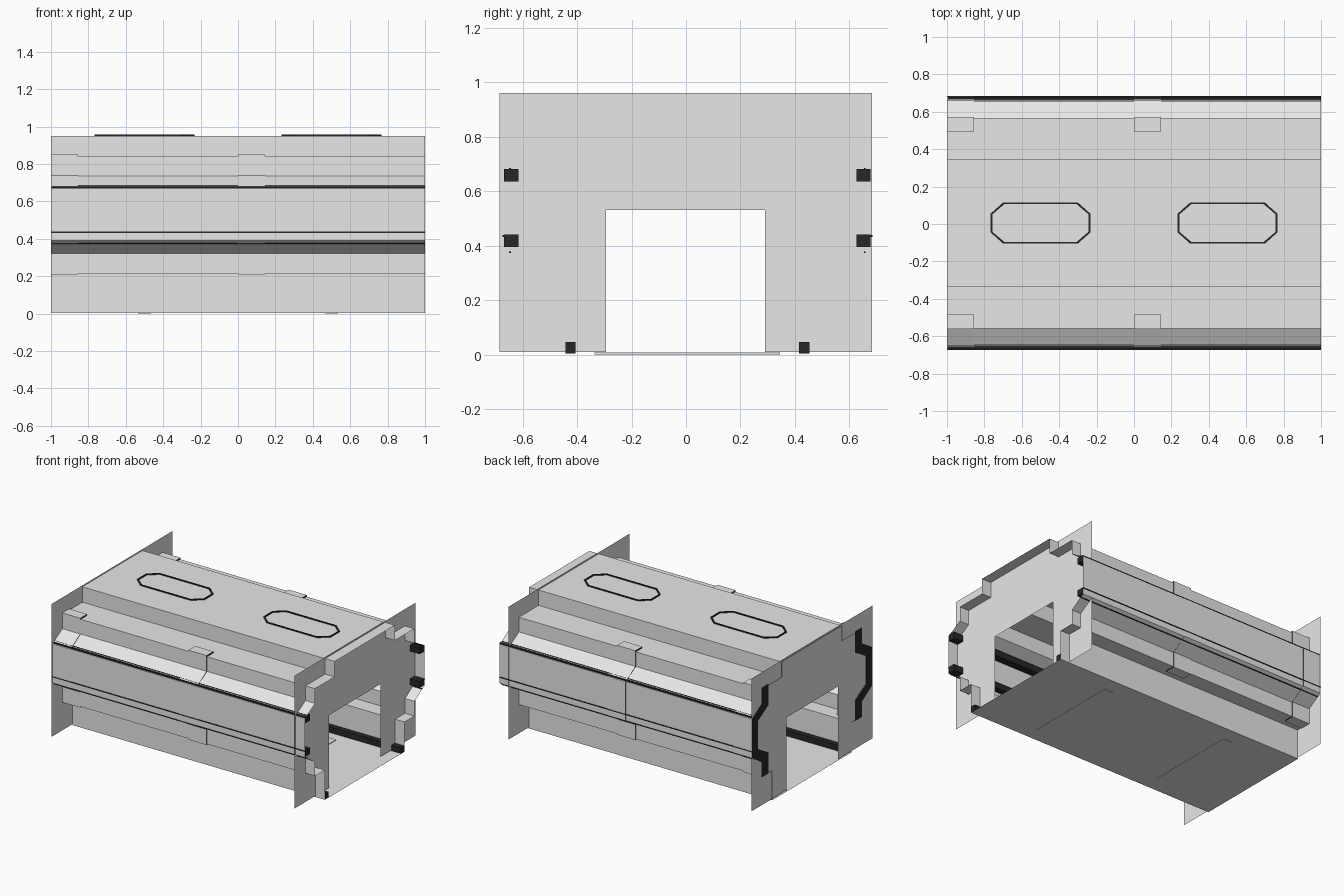
import bpy, bmesh

if "Cube" in bpy.data.objects:
    bpy.data.objects.remove(bpy.data.objects["Cube"])

def mat(name, c):
    m = bpy.data.materials.new(name)
    m.diffuse_color = (c, c, c, 1)
    m.use_nodes = True
    m.node_tree.nodes["Principled BSDF"].inputs["Base Color"].default_value = m.diffuse_color
    return m

GREY = mat("light grey", 0.8)
DARK = mat("near black", 0.02)
OFF = 0.005  # the tunnel sits slightly off the end plates' centre

def finish(bm, name, mats):
    me = bpy.data.meshes.new(name)
    bm.to_mesh(me)
    bm.free()
    for m in mats:
        me.materials.append(m)
    ob = bpy.data.objects.new(name, me)
    bpy.context.collection.objects.link(ob)
    return ob

def extrude_x(name, prof, x0, x1, mats, caps=True):
    """Closed (y, z) outline pulled along x."""
    bm = bmesh.new()
    a = [bm.verts.new((x0, y, z)) for y, z in prof]
    b = [bm.verts.new((x1, y, z)) for y, z in prof]
    n = len(prof)
    for i in range(n):
        j = (i + 1) % n
        bm.faces.new((a[i], a[j], b[j], b[i]))
    if caps:
        for loop in (a, b):
            bm.faces.new(loop).material_index = len(mats) - 1
    bmesh.ops.recalc_face_normals(bm, faces=bm.faces)
    return finish(bm, name, mats)

def mirrored(prof, s):
    return [(s * y + OFF, z) for y, z in prof]

def rect(y0, y1, z0, z1):
    return [(y0, z0), (y1, z0), (y1, z1), (y0, z1)]

# Tunnel shell: thin sheet, open at both ends
half = [(0.45, 0.002), (0.45, 0.215), (0.5625, 0.215), (0.5625, 0.32),
        (0.675, 0.39), (0.675, 0.67), (0.5625, 0.735), (0.5625, 0.84),
        (0.34, 0.84), (0.34, 0.95)]
extrude_x("tunnel_shell", mirrored(half, 1) + mirrored(half, -1)[::-1],
          -1, 1, [GREY], caps=False)

# End plates with a doorway
door = [(-0.685, 0.01), (-0.293, 0.01), (-0.293, 0.53), (0.29, 0.53),
        (0.29, 0.01), (0.683, 0.01), (0.683, 0.96), (-0.685, 0.96)]
for name, x in (("left_end_plate", -0.997), ("right_end_plate", 0.925)):
    bm = bmesh.new()
    bm.faces.new([bm.verts.new((x, y, z)) for y, z in door])
    finish(bm, name, [GREY])

# Wall ribs, rails and skirting on both sides
rib = [(0.49, 0.21), (0.567, 0.21), (0.567, 0.321), (0.677, 0.39),
       (0.677, 0.67), (0.567, 0.737), (0.567, 0.85), (0.49, 0.85),
       (0.49, 0.70), (0.61, 0.63), (0.61, 0.43), (0.49, 0.36)]
for side, s in (("back", 1), ("front", -1)):
    for i, x in enumerate((-1.0, 0.0)):
        extrude_x(f"{side}_wall_rib_{i + 1}", mirrored(rib, s), x, x + 0.145,
                  [GREY, DARK])
    for part, z in (("upper", 0.635), ("lower", 0.395)):
        extrude_x(f"{side}_{part}_rail",
                  mirrored(rect(0.62, 0.673, z, z + 0.045), s), -0.995, 1, [DARK])
    extrude_x(f"{side}_skirting", mirrored(rect(0.41, 0.448, 0.004, 0.045), s),
              -0.99, 1, [DARK])
    # Raised seam lines along the outer wall
    for part, z in (("top", 0.682), ("middle", 0.435), ("bottom", 0.375)):
        y = 0.648 if z != 0.435 else 0.673
        extrude_x(f"{side}_{part}_seam",
                  mirrored(rect(y, y + 0.006, z - 0.003, z + 0.003), s),
                  -1, 1, [DARK])

def ring(name, outline, k, x, z0, z1):
    """Flat rim around an outline lying in the xy plane."""
    bm = bmesh.new()
    layers = [[bm.verts.new((x + px * f, OFF + py * g, z)) for px, py in outline]
              for f, g, z in ((1, 1, z0), (1, 1, z1), (*k, z1), (*k, z0))]
    n = len(outline)
    for a, b in zip(layers, layers[1:]):
        for i in range(n):
            j = (i + 1) % n
            bm.faces.new((a[i], a[j], b[j], b[i]))
    bmesh.ops.recalc_face_normals(bm, faces=bm.faces)
    finish(bm, name, [DARK])

# Long octagonal light rims in the roof, and narrow strips in the floor
octagon = [(0.267, 0.05), (0.2, 0.11), (-0.2, 0.11), (-0.267, 0.05),
           (-0.267, -0.05), (-0.2, -0.11), (0.2, -0.11), (0.267, -0.05)]
for i, x in enumerate((-0.5, 0.5)):
    ring(f"roof_light_rim_{i + 1}", octagon, (0.965, 0.92), x, 0.945, 0.957)
    extrude_x(f"floor_strip_{i + 1}", mirrored(rect(-0.34, 0.34, 0, 0.007), 1),
              x - 0.035, x + 0.035, [GREY])
